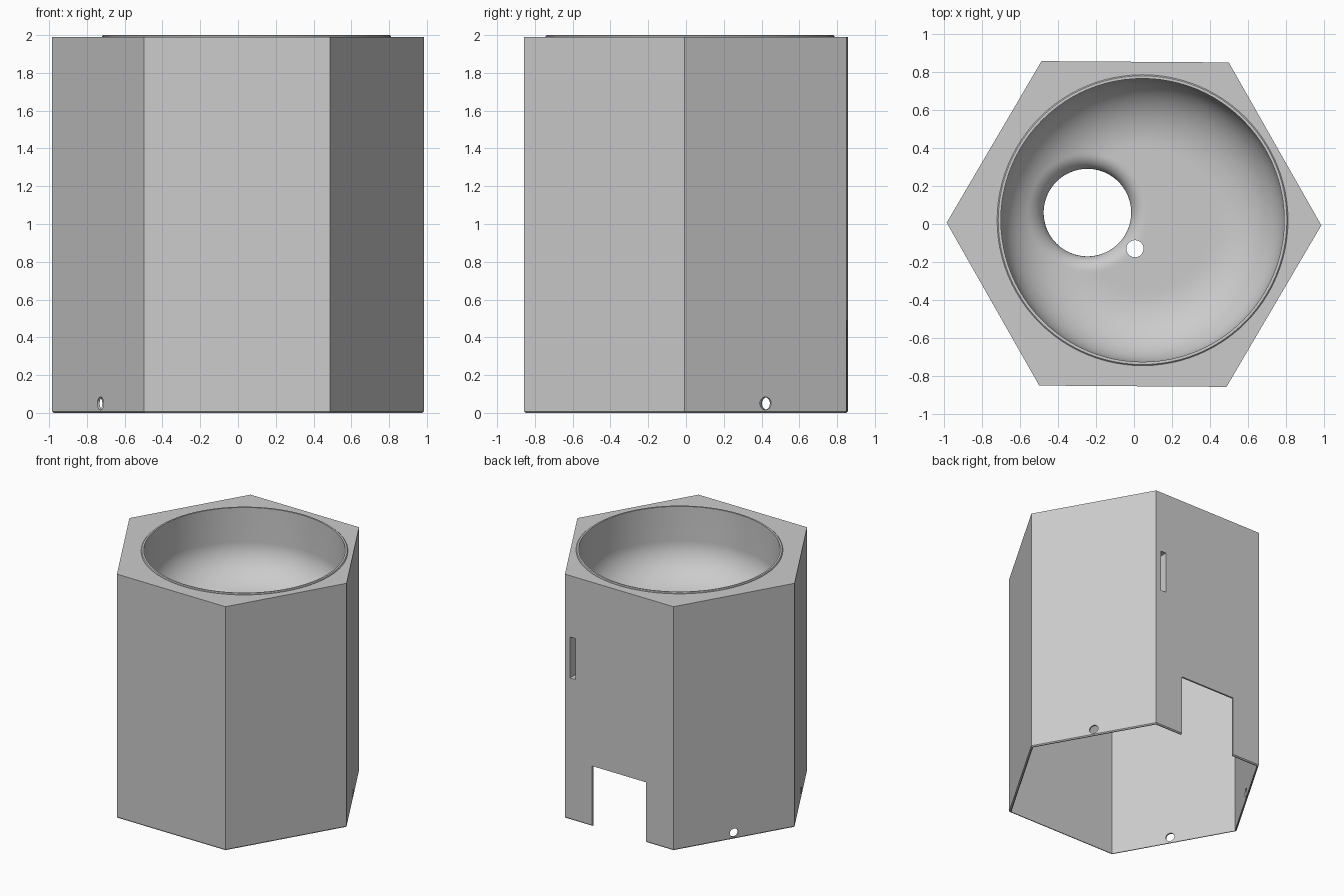
import bpy, bmesh
from math import pi, cos, sin, radians, sqrt
from mathutils import Matrix, Vector

if "Cube" in bpy.data.objects:
    bpy.data.objects.remove(bpy.data.objects["Cube"])

TILT = Matrix.Rotation(radians(-0.4), 4, 'Z')
RADIUS, TOP, WALL = 0.985, 1.99, 0.014
APOTHEM = RADIUS * cos(pi / 6)

grey = bpy.data.materials.new("light grey")
grey.use_nodes = True
colour = (0.6, 0.6, 0.6, 1)
grey.diffuse_color = colour
grey.node_tree.nodes["Principled BSDF"].inputs["Base Color"].default_value = colour


def make_object(name, bm, matrix=Matrix()):
    bmesh.ops.transform(bm, matrix=matrix, verts=bm.verts)
    bmesh.ops.recalc_face_normals(bm, faces=bm.faces)
    mesh = bpy.data.meshes.new(name)
    bm.to_mesh(mesh)
    bm.free()
    mesh.materials.append(grey)
    obj = bpy.data.objects.new(name, mesh)
    bpy.context.collection.objects.link(obj)
    return obj


def circle(x, y, r, z, sides):
    return [Vector((x + r * cos(2 * pi * i / sides), y + r * sin(2 * pi * i / sides), z))
            for i in range(sides)]


def skin(name, rings, closed=False, matrix=Matrix()):
    """Join rings of points; cap the ends or close the loop."""
    bm = bmesh.new()
    loops = [[bm.verts.new(p) for p in ring] for ring in rings]
    pairs = list(zip(loops, loops[1:]))
    if closed:
        pairs.append((loops[-1], loops[0]))
    else:
        bm.faces.new(loops[0])
        bm.faces.new(loops[-1])
    for a, b in pairs:
        for i in range(len(a)):
            j = (i + 1) % len(a)
            bm.faces.new((a[i], a[j], b[j], b[i]))
    return make_object(name, bm, matrix)


def prism(name, x, y, r, low, high, sides, matrix=Matrix()):
    return skin(name, [circle(x, y, r, z, sides) for z in (low, high)], matrix=matrix)


def box(name, low, high):
    low, high = Vector(low), Vector(high)
    bm = bmesh.new()
    bmesh.ops.create_cube(bm, size=1)
    place = Matrix.Translation((low + high) / 2) @ Matrix.Diagonal((*(high - low), 1))
    return make_object(name, bm, TILT @ place)


def cut(target, cutters):
    bpy.context.view_layer.objects.active = target
    for cutter in cutters:
        cutter.hide_render = True
        mod = target.modifiers.new("cut", 'BOOLEAN')
        mod.operation, mod.solver, mod.object = 'DIFFERENCE', 'EXACT', cutter
        bpy.ops.object.modifier_apply(modifier=mod.name)
        bpy.data.objects.remove(cutter)


# Bowl: straight wall, rounded bottom and an off-centre drain with a soft lip
RIM, DRAIN = Vector((0.045, 0.02)), Vector((-0.245, 0.06))
RIM_R, DRAIN_R, SHELL = 0.745, 0.23, 0.02
BOWL_TOP, FLOOR, CURVE_W, CURVE_H, LIP = 2.0, 1.42, 0.36, 0.3, 0.08

# Hexagonal housing, hollow and open below
housing = skin("hexagonal_housing",
               [circle(0, 0, RADIUS - 0.008, 0, 6), circle(0, 0, RADIUS, 0.008, 6),
                circle(0, 0, RADIUS, TOP, 6)], matrix=TILT)
cutters = [
    prism("hollow_cutter", 0, 0, RADIUS - WALL / cos(pi / 6), -0.1, TOP - WALL, 6, TILT),
    prism("rim_cutter", *RIM, RIM_R + SHELL / 2, 1.9, 2.1, 96),
    box("doorway_cutter", (-0.245, 0.75, -0.1), (0.245, 0.95, 0.49)),
    box("slot_cutter", (0.398, 0.8, 1.155), (0.447, 0.95, 1.49)),
]
# Small round side holes near the base: facet direction and sideways shift
for angle, shift in ((30, 0), (150, 0), (210, 0.028)):
    place = (TILT @ Matrix.Rotation(radians(angle), 4, 'Z')
             @ Matrix.Translation((APOTHEM, shift, 0.05)) @ Matrix.Rotation(pi / 2, 4, 'Y'))
    cutters.append(prism("side_hole_cutter", 0, 0, 0.034, -0.06, 0.06, 32, place))
cut(housing, cutters)

# Blind pocket behind the tall slot
pocket = box("slot_pocket", (0.388, 0.74, 1.145), (0.457, APOTHEM - 0.006, 1.5))
cut(pocket, [box("pocket_cutter", (0.398, 0.75, 1.155), (0.447, 0.95, 1.49))])


def bowl_height(p, offset):
    """Height of the bowl surface at a plan position, thickened by offset."""
    z = FLOOR - offset
    width, height = CURVE_W + offset, CURVE_H + offset
    into = min(max((p - RIM).length - (RIM_R - CURVE_W), 0) / width, 1)
    z += height * (1 - sqrt(1 - into * into))
    lip = LIP - offset
    near = min(max(1 - ((p - DRAIN).length - DRAIN_R - offset) / lip, 0), 1)
    return z - lip * (1 - sqrt(1 - near * near))


def bowl_side(offset, lip_drop):
    """Rings from the rim down to the drain for one side of the shell."""
    sides, steps = 96, 48
    rim = circle(*RIM, RIM_R + offset, BOWL_TOP - lip_drop, sides)
    drain = circle(*DRAIN, DRAIN_R + offset, FLOOR - LIP - 0.02, sides)
    rings = [rim]
    for step in range(steps + 1):
        mix = (1 - cos(pi * step / steps)) / 2
        ring = []
        for a, b in zip(rim, drain):
            p = a.lerp(b, mix).to_2d()
            ring.append(Vector((*p, bowl_height(p, offset))))
        rings.append(ring)
    return rings + [drain]


# The last ring makes the chamfered outer lip
lip_ring = circle(*RIM, RIM_R + SHELL - 0.006, BOWL_TOP, 96)
bowl = skin("drain_bowl", bowl_side(0, 0) + bowl_side(SHELL, 0.006)[::-1] + [lip_ring],
            closed=True)
cut(bowl, [prism("small_drain_cutter", 0.005, -0.13, 0.045, 0.5, 1.95, 32)])
bpy.ops.object.select_all(action='DESELECT')
bowl.select_set(True)
bpy.context.view_layer.objects.active = bowl
bpy.ops.object.shade_smooth_by_angle(angle=radians(35))
